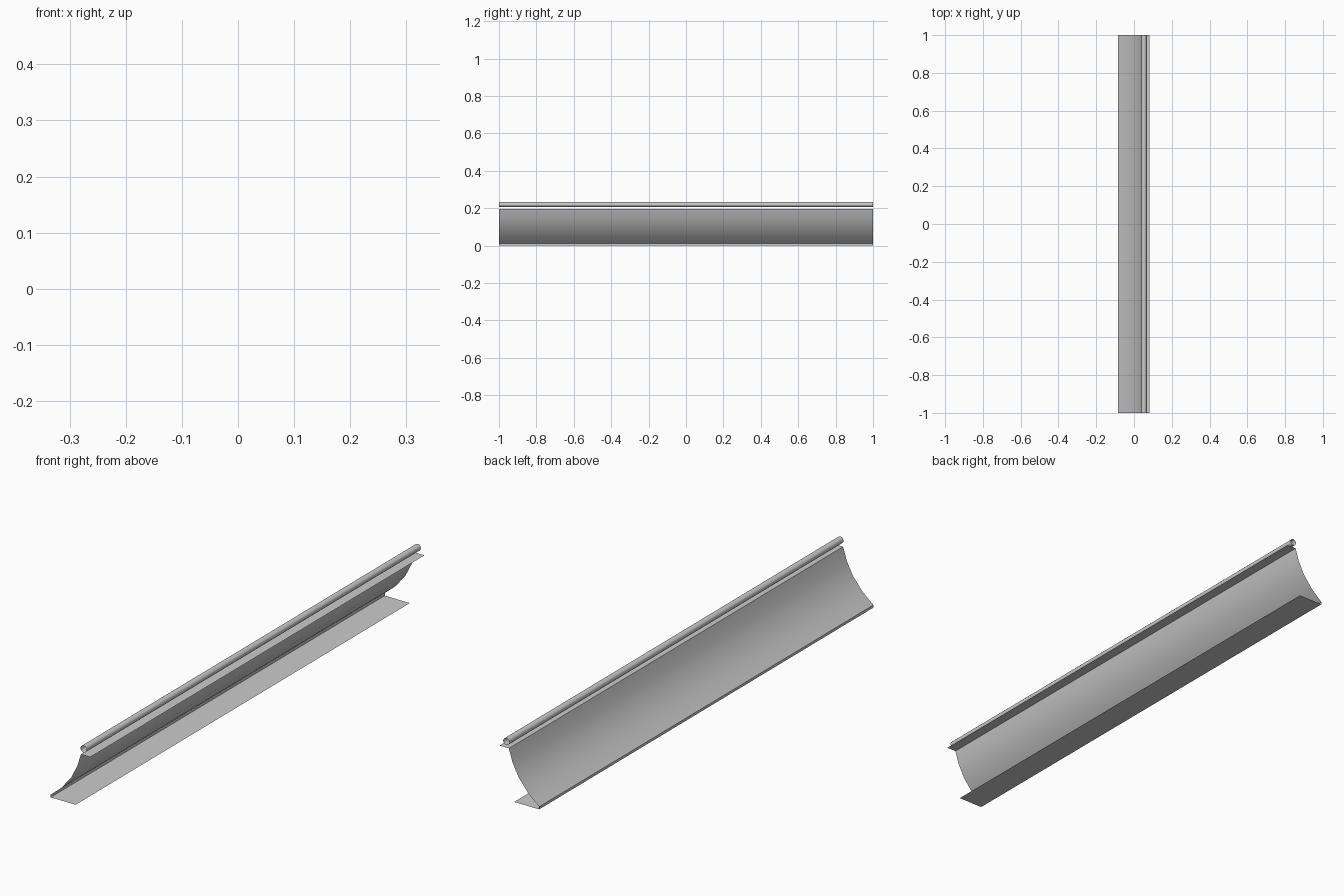
import bpy, bmesh
from math import cos, sin, pi, radians

if "Cube" in bpy.data.objects:
    bpy.data.objects.remove(bpy.data.objects["Cube"])

HALF = 1.0  # half length along y


def extrude_profile(name, pts, closed=False, smooth=True):
    """Thin open-ended sheet: an x/z profile swept along y."""
    bm = bmesh.new()
    rings = [[bm.verts.new((x, y, z)) for x, z in pts] for y in (-HALF, HALF)]
    n = len(pts)
    for i in range(n if closed else n - 1):
        j = (i + 1) % n
        bm.faces.new((rings[0][i], rings[0][j], rings[1][j], rings[1][i]))
    mesh = bpy.data.meshes.new(name)
    bm.to_mesh(mesh)
    bm.free()
    obj = bpy.data.objects.new(name, mesh)
    bpy.context.collection.objects.link(obj)
    if smooth:
        bpy.ops.object.select_all(action='DESELECT')
        obj.select_set(True)
        bpy.context.view_layer.objects.active = obj
        bpy.ops.object.shade_smooth_by_angle(angle=radians(40))
    return obj


# flat foot plate with its short upright lip
extrude_profile("base_plate", [(0.02, 0.0), (-0.085, 0.0), (-0.085, 0.01)], smooth=False)

# curved wall leaning from the lip up to the top flange
extrude_profile("curved_wall", [(-0.085, 0.01), (-0.04, 0.048), (0.001, 0.098),
                                (0.027, 0.149), (0.042, 0.197)])

# narrow flange along the top of the wall
extrude_profile("top_flange", [(0.042, 0.197), (0.081, 0.197)], smooth=False)

# open tube above the flange
R, SIDES = 0.013, 12
extrude_profile("top_tube", [(0.053 + R * cos(2 * pi * i / SIDES),
                              0.22 + R * sin(2 * pi * i / SIDES))
                             for i in range(SIDES)][::-1], closed=True)
